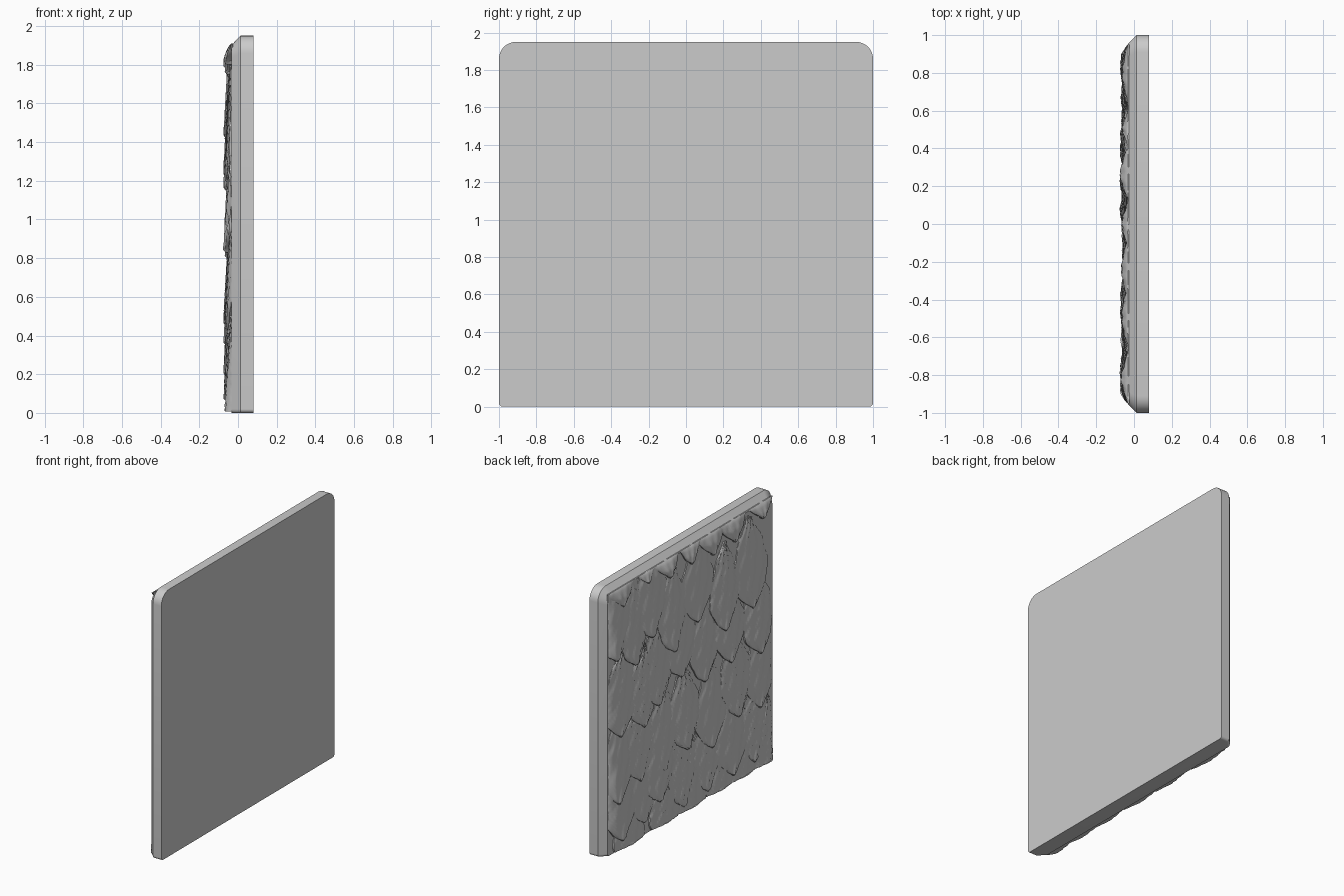
import bpy, bmesh, math, random

cube = bpy.data.objects.get("Cube")
if cube:
    bpy.data.objects.remove(cube)
random.seed(7)

TOP = 1.95
FACE = -0.033

grey = bpy.data.materials.new("stone grey")
grey.use_nodes = True
colour = (0.6, 0.6, 0.6, 1)
grey.diffuse_color = colour
grey.node_tree.nodes["Principled BSDF"].inputs["Base Color"].default_value = colour


def finish(name, bm, angle):
    bmesh.ops.recalc_face_normals(bm, faces=bm.faces)
    mesh = bpy.data.meshes.new(name)
    bm.to_mesh(mesh)
    bm.free()
    mesh.materials.append(grey)
    obj = bpy.data.objects.new(name, mesh)
    bpy.context.collection.objects.link(obj)
    bpy.ops.object.select_all(action='DESELECT')
    obj.select_set(True)
    bpy.context.view_layer.objects.active = obj
    bpy.ops.object.shade_smooth_by_angle(angle=math.radians(angle))


def outline(inset):
    """Tile outline: wide round top corners, tight bottom corners, flush base."""
    points = []
    w, h = 1 - inset, TOP - inset
    for sy, top, start in ((1, False, 270), (1, True, 0), (-1, True, 90), (-1, False, 180)):
        r = 0.09 - inset * 0.5 if top else 0.02
        cy, cz = sy * (w - r), (h - r if top else r)
        for i in range(9):
            a = math.radians(start + i * 90 / 8)
            points.append((cy + r * math.cos(a), cz + r * math.sin(a)))
    return points


# Backing tile with a chamfered rim
bm = bmesh.new()
loops = [[bm.verts.new((x, y, z)) for y, z in outline(inset)]
         for x, inset in ((0.08, 0), (0.013, 0), (FACE, 0.048))]
for a, b in zip(loops, loops[1:]):
    for i in range(len(a)):
        j = (i + 1) % len(a)
        bm.faces.new((a[i], a[j], b[j], b[i]))
bm.faces.new(loops[0])
bm.faces.new(loops[-1])
finish("backing_tile", bm, 25)


def clamp(v, lo, hi):
    return max(lo, min(hi, v))


def border_fade(y, z):
    """Relief dies away towards the sides and the top, not at the base."""
    return clamp(min((0.95 - abs(y)) / 0.05, (1.91 - z) / 0.07), 0, 1) ** 0.6


def add_scale(bm, cy, tip):
    """One leaf-shaped scale, sunk at the top and raised near its pointed tip."""
    rows, cols = 48, 18
    width = random.uniform(0.33, 0.39)
    length = random.uniform(0.62, 0.7)
    lean = random.uniform(-0.04, 0.04)
    thick = random.uniform(0.03, 0.043)
    phase = random.uniform(0, 6)
    ripple = random.uniform(0.001, 0.0035)
    freq = random.uniform(55, 80)
    grid = []
    for r in range(rows + 1):
        t = r / rows
        half = width / 2 * (0.1 + 0.9 * math.sin(math.pi * t ** 0.75))
        ring = []
        for c in range(cols + 1):
            s = c / cols * 2 - 1
            y = cy + s * half + lean * t + 0.007 * math.sin(t * 23 + phase + s)
            z = tip + t * length + 0.02 * s * s * (1 - t)
            y, z = clamp(y, -0.95, 0.95), clamp(z, 0.006, 1.91)
            out = thick * (1 - 0.9 * t) * (1 - 0.6 * s * s)
            # slanting barbs either side of a faint central rib
            out += ripple * math.sin(freq * (t + 0.3 * abs(s)) + phase) * min(1, t * 5)
            out += 0.0025 * math.sin(11 * s + 13 * t + phase)
            if r == 0:
                out *= 0.7
            ring.append((FACE - out * border_fade(y, z), y, z))
        # skirt down into the tile
        ends = [(FACE + 0.008, *p[1:]) for p in (ring[0], ring[-1])]
        grid.append([ends[0]] + ring + [ends[1]])
    grid.insert(0, [(FACE + 0.008, p[1], p[2]) for p in grid[0]])
    verts = [[bm.verts.new(p) for p in ring] for ring in grid]
    for a, b in zip(verts, verts[1:]):
        for i in range(len(a) - 1):
            bm.faces.new((a[i], a[i + 1], b[i + 1], b[i]))


# Overlapping rows of scales, each given by its tip (y, z)
scale_rows = {
    "top": ((.8, 1.77), (.5, 1.83), (.27, 1.78), (0, 1.78), (-.24, 1.75), (-.49, 1.75), (-.81, 1.8)),
    "upper": ((.88, 1.4), (.66, 1.29), (.47, 1.42), (.22, 1.22), (-.07, 1.33), (-.38, 1.15), (-.7, 1.19)),
    "middle": ((.82, .83), (.56, .8), (.39, .89), (.13, 1), (-.15, .86), (-.45, .89), (-.78, .83)),
    "lower": ((.85, .35), (.6, .42), (.33, .39), (.07, .45), (-.23, .35), (-.53, .46), (-.79, .43)),
    "bottom": ((.81, .07), (.56, .1), (.39, .19), (.1, .04), (-.18, .05), (-.47, .06), (-.72, .06)),
    "base": ((.7, -.2), (.3, -.15), (0, -.2), (-.33, -.2), (-.6, -.2), (-.86, -.15)),
}
for name, tips in scale_rows.items():
    bm = bmesh.new()
    for y, z in tips:
        add_scale(bm, y, z)
    # drop slivers flattened against the border
    bmesh.ops.dissolve_degenerate(bm, dist=0.0002, edges=bm.edges)
    finish(name + "_scale_row", bm, 35)
